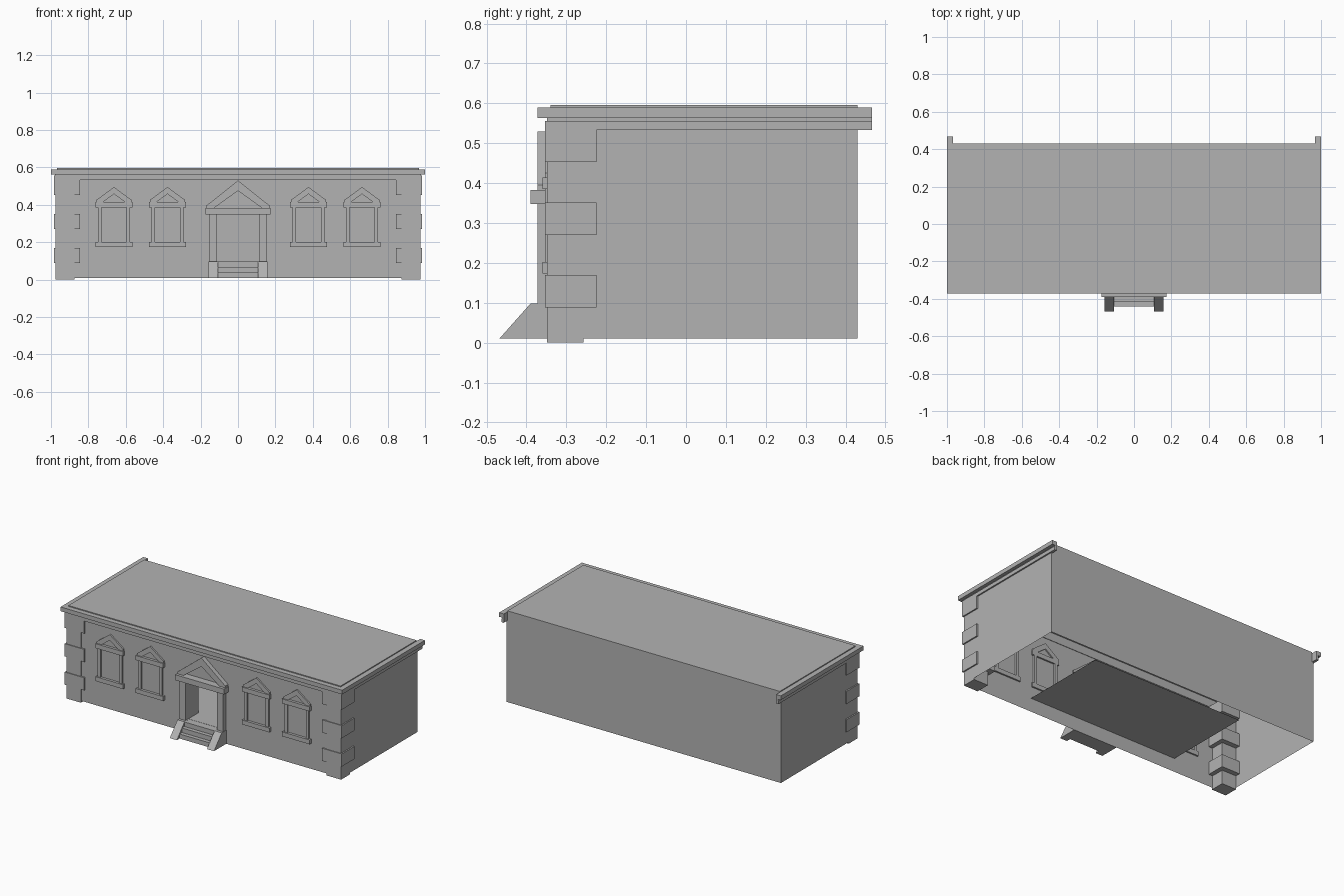
import bpy

cube = bpy.data.objects.get("Cube")
if cube:
    bpy.data.objects.remove(cube, do_unlink=True)

stone = bpy.data.materials.new("grey stone")
stone.use_nodes = True
GREY = (0.45, 0.45, 0.45, 1)
stone.diffuse_color = GREY
stone.node_tree.nodes["Principled BSDF"].inputs["Base Color"].default_value = GREY


def mesh(name, verts, faces):
    me = bpy.data.meshes.new(name)
    me.from_pydata(verts, [], faces)
    me.materials.append(stone)
    ob = bpy.data.objects.new(name, me)
    bpy.context.collection.objects.link(ob)
    return ob


def prism(name, outline, a, b, axis):
    """Extrude a closed 2D outline from a to b along the axis."""
    def place(p, d):
        return {"x": (d, *p), "y": (p[0], d, p[1]), "z": (*p, d)}[axis]
    n = len(outline)
    # turn the outline so that the faces point outwards
    area = sum(outline[i - 1][0] * outline[i][1] - outline[i][0] * outline[i - 1][1]
               for i in range(n))
    if (area < 0) != (axis == "y"):
        outline = outline[::-1]
    verts = [place(p, a) for p in outline] + [place(p, b) for p in outline]
    faces = [list(range(n))[::-1], list(range(n, 2 * n))]
    faces += [[i, (i + 1) % n, (i + 1) % n + n, i + n] for i in range(n)]
    return mesh(name, verts, faces)


def box(name, x0, x1, y0, y1, z0, z1):
    return prism(name, [(x0, y0), (x1, y0), (x1, y1), (x0, y1)], z0, z1, "z")


def sheet(name, *corners):
    return mesh(name, corners, [range(len(corners))])


def sides(part, *args):
    """Yield a left and a right name with the sign of x."""
    return (("left_" + part, 1), ("right_" + part, -1))


W, FRONT, BACK, BASE, TOP = 0.975, -0.343, 0.43, 0.01, 0.59
DOOR_W, DOOR_Z0, DOOR_Z1 = 0.112, 0.098, 0.36


def front_panel(name, x0, x1, z0, z1):
    sheet(name, (x0, FRONT, z0), (x1, FRONT, z0), (x1, FRONT, z1), (x0, FRONT, z1))


# Shell of thin walls, open underneath, with a doorway
front_panel("front_wall_right", -W, -DOOR_W, BASE, TOP)
front_panel("front_wall_left", DOOR_W, W, BASE, TOP)
front_panel("front_wall_above_door", -DOOR_W, DOOR_W, DOOR_Z1, TOP)
front_panel("front_wall_below_door", -DOOR_W, DOOR_W, BASE, DOOR_Z0)
sheet("back_wall", (W, BACK, BASE), (-W, BACK, BASE), (-W, BACK, TOP), (W, BACK, TOP))
sheet("left_wall", (W, FRONT, BASE), (W, BACK, BASE), (W, BACK, TOP), (W, FRONT, TOP))
sheet("right_wall", (-W, BACK, BASE), (-W, FRONT, BASE), (-W, FRONT, TOP), (-W, BACK, TOP))
box("roof", -0.967, 0.967, -0.34, BACK, TOP - 0.005, 0.596)

# Door reveals and the floor inside
DEEP = FRONT + 0.1
for name, s in sides("door_reveal"):
    x = s * DOOR_W
    pts = [(x, FRONT, DOOR_Z0), (x, DEEP, DOOR_Z0), (x, DEEP, DOOR_Z1), (x, FRONT, DOOR_Z1)]
    sheet(name, *(pts[::-1] if s > 0 else pts))
sheet("door_ceiling", (-DOOR_W, FRONT, DOOR_Z1), (-DOOR_W, DEEP, DOOR_Z1),
      (DOOR_W, DEEP, DOOR_Z1), (DOOR_W, FRONT, DOOR_Z1))
sheet("inner_floor", (-0.59, FRONT, DOOR_Z0), (0.48, FRONT, DOOR_Z0),
      (0.48, 0.23, DOOR_Z0), (-0.59, 0.23, DOOR_Z0))


# Cornice: U-shaped bands round the front and both sides
def cornice(name, out, front, z0, z1, inner=0.967):
    end, inside = 0.467, FRONT + 0.003
    prism(name, [(-out, end), (-out, front), (out, front), (out, end),
                 (inner, end), (inner, inside), (-inner, inside), (-inner, end)], z0, z1, "z")


cornice("cornice_frieze", 0.984, -0.353, 0.533, 0.556)
cornice("cornice_groove", 0.979, -0.348, 0.556, 0.563)
cornice("cornice_crown", 1.0, -0.372, 0.563, TOP)

# Corner piers with projecting blocks
for name, s in sides("corner_pier"):
    box(name, *sorted((s * 0.873, s * (W + 0.0005))), -0.348, -0.257, 0, 0.535)
    for i, z in enumerate((0.088, 0.27, 0.453)):
        box(f"{name}_block_{i + 1}", *sorted((s * 0.845, s * 0.984)), -0.353, -0.225, z, z + 0.081)


def pediment(name, cx, half, z0, apex, in_half, in_apex, y):
    """Triangular gable made of two raking bars."""
    for part, s in sides(name):
        prism(part, [(cx + s * in_half, z0), (cx + s * half, z0), (cx + s * half, z0 + 0.012),
                     (cx, apex), (cx, in_apex)], y, FRONT + 0.008, "y")


# Windows: sill, jambs, lintel and gable
for i, cx in enumerate((-0.663, -0.377, 0.377, 0.663)):
    n = f"window_{i + 1}"
    back = FRONT + 0.01
    box(n + "_sill", cx - 0.098, cx + 0.098, -0.36, back, 0.174, 0.202)
    box(n + "_lintel", cx - 0.098, cx + 0.098, -0.36, back, 0.385, 0.414)
    for part, s in sides("jamb"):
        box(f"{n}_{part}", *sorted((cx + s * 0.066, cx + s * 0.086)), -0.353, back, 0.202, 0.385)
    pediment(n + "_gable", cx, 0.094, 0.414, 0.495, 0.06, 0.458, -0.353)

# Door surround
for name, s in sides("door_pilaster"):
    box(name, *sorted((s * DOOR_W, s * 0.155)), -0.372, FRONT, DOOR_Z0, 0.348)
box("door_lintel", -0.174, 0.174, -0.39, FRONT, 0.348, 0.383)
pediment("door_gable", 0, 0.17, 0.383, 0.53, 0.128, 0.475, -0.372)

# Steps between sloping cheek walls
for i, y in enumerate((-0.44, -0.415, -0.39)):
    box(f"step_{i + 1}", -0.107, 0.107, y, FRONT, BASE + 0.029 * i, BASE + 0.029 * (i + 1))
for name, s in sides("step_cheek"):
    prism(name, [(-0.468, BASE), (FRONT, BASE), (FRONT, DOOR_Z0), (-0.39, DOOR_Z0)],
          *sorted((s * 0.107, s * 0.157)), "x")
